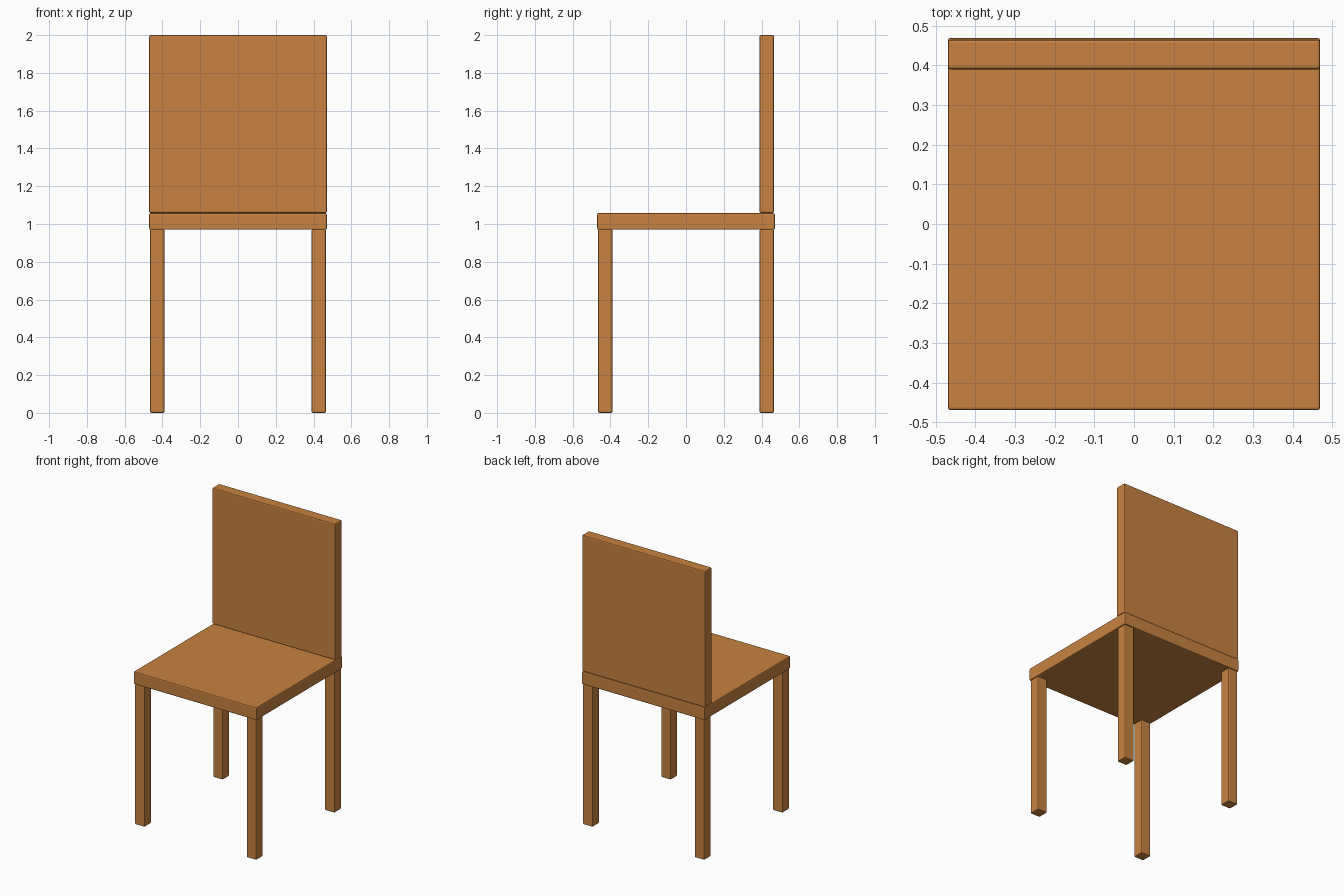
import bpy

if "Cube" in bpy.data.objects:
    bpy.data.objects.remove(bpy.data.objects["Cube"])

# One wood colour for every part
wood = bpy.data.materials.new("warm_wood")
wood.diffuse_color = (0.58, 0.225, 0.052, 1.0)
wood.use_nodes = True
wood.node_tree.nodes["Principled BSDF"].inputs["Base Color"].default_value = wood.diffuse_color


def rounded_box(name, low, high, bevel=0.007):
    """Box between two corners, with small softened edges."""
    center = [(a + b) / 2 for a, b in zip(low, high)]
    bpy.ops.mesh.primitive_cube_add(size=1, location=center)
    ob = bpy.context.object
    ob.name = name
    ob.scale = [b - a for a, b in zip(low, high)]
    bpy.ops.object.transform_apply(location=False, rotation=False, scale=True)
    ob.data.materials.append(wood)
    mod = ob.modifiers.new("soft_edges", 'BEVEL')
    mod.width = bevel
    mod.segments = 2
    return ob


HALF = 0.47            # half width of the seat
IN, OUT = 0.39, 0.465  # inner and outer faces of the legs
SEAT_LOW, SEAT_TOP = 0.97, 1.058

# Seat slab
rounded_box("seat", (-HALF, -HALF, SEAT_LOW), (HALF, HALF, SEAT_TOP))

# Backrest panel
rounded_box("backrest", (-HALF, IN, SEAT_TOP), (HALF, OUT, 2.0))

# Four legs
for side, xs in (("left", (-OUT, -IN)), ("right", (IN, OUT))):
    for end, ys in (("front", (-OUT, -IN)), ("back", (IN, OUT))):
        rounded_box(f"{end}_{side}_leg", (xs[0], ys[0], 0), (xs[1], ys[1], SEAT_LOW + 0.003))
